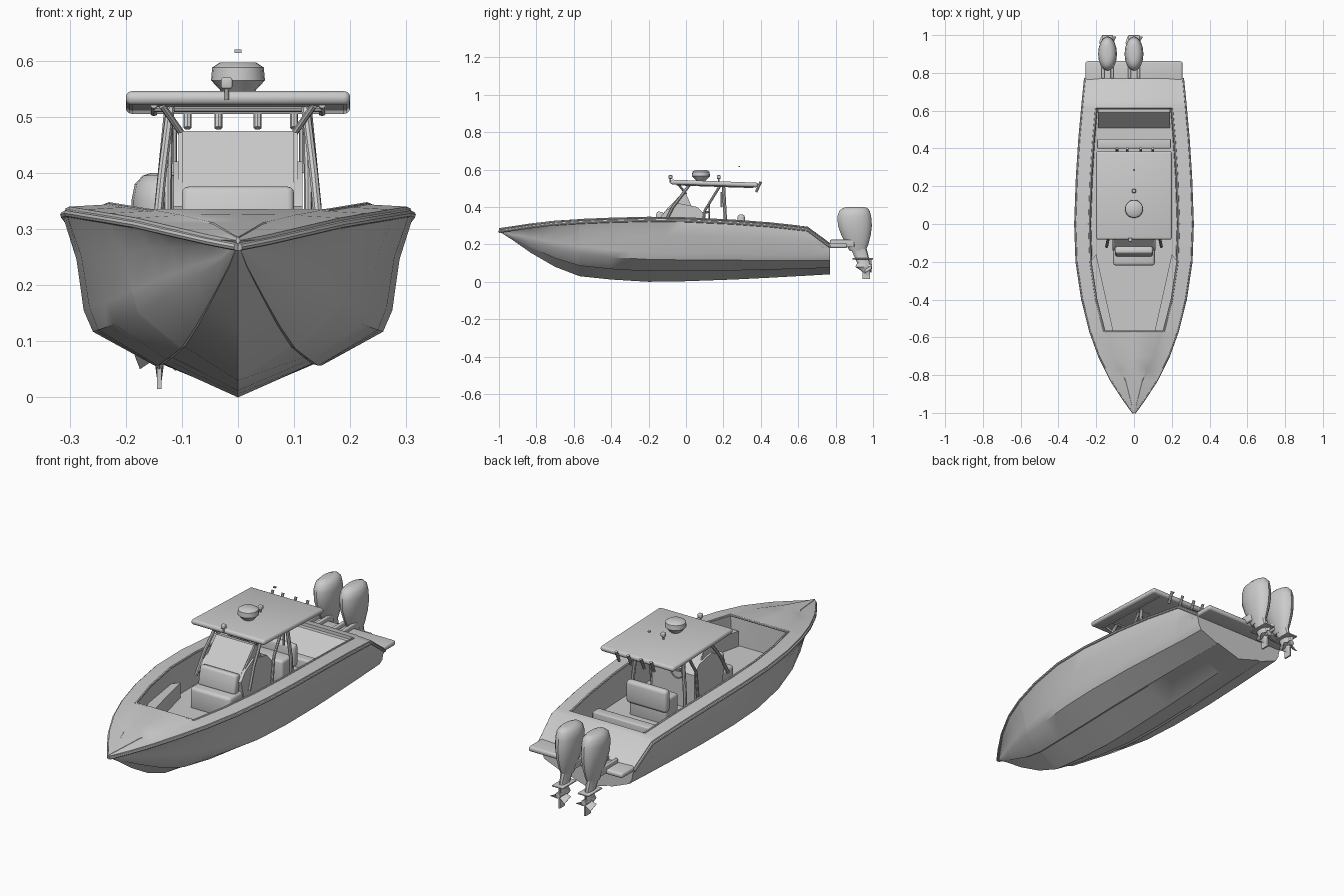
import bpy, bmesh, math
from mathutils import Vector, Matrix

old = bpy.data.objects.get("Cube")
if old:
    bpy.data.objects.remove(old, do_unlink=True)

grey = bpy.data.materials.new("light grey")
grey.use_nodes = True
COLOUR = (0.6, 0.6, 0.6, 1)
grey.diffuse_color = COLOUR
for node in grey.node_tree.nodes:
    if node.type == 'BSDF_PRINCIPLED':
        node.inputs["Base Color"].default_value = COLOUR
made = []


def finish(name, bm):
    bmesh.ops.recalc_face_normals(bm, faces=bm.faces)
    mesh = bpy.data.meshes.new(name)
    bm.to_mesh(mesh)
    bm.free()
    mesh.materials.append(grey)
    obj = bpy.data.objects.new(name, mesh)
    bpy.context.collection.objects.link(obj)
    made.append(obj)
    return obj


def loft(name, rings):
    bm = bmesh.new()
    loops = [[bm.verts.new(p) for p in ring] for ring in rings]
    n = len(loops[0])
    for a, b in zip(loops, loops[1:]):
        for i in range(n):
            j = (i + 1) % n
            bm.faces.new((a[i], a[j], b[j], b[i]))
    bm.faces.new(loops[0])
    bm.faces.new(loops[-1])
    return finish(name, bm)


def box(name, lo, hi, bevel=0.0, tilt=0.0):
    lo, hi = Vector(lo), Vector(hi)
    bm = bmesh.new()
    bmesh.ops.create_cube(bm, size=1)
    bmesh.ops.scale(bm, vec=hi - lo, verts=bm.verts)
    if bevel:
        bmesh.ops.bevel(bm, geom=list(bm.edges), offset=bevel, segments=3,
                        profile=0.5, affect='EDGES')
    bmesh.ops.rotate(bm, matrix=Matrix.Rotation(tilt, 3, 'X'), verts=bm.verts)
    bmesh.ops.translate(bm, vec=(lo + hi) / 2, verts=bm.verts)
    return finish(name, bm)


def tube(name, points, r):
    curve = bpy.data.curves.new(name, 'CURVE')
    curve.dimensions = '3D'
    curve.bevel_depth = r
    curve.bevel_resolution = 2
    curve.use_fill_caps = True
    line = curve.splines.new('POLY')
    line.points.add(len(points) - 1)
    for target, p in zip(line.points, points):
        target.co = (*p, 1)
    temp = bpy.data.objects.new(name, curve)
    bpy.context.collection.objects.link(temp)
    graph = bpy.context.evaluated_depsgraph_get()
    mesh = bpy.data.meshes.new_from_object(temp.evaluated_get(graph))
    bpy.data.objects.remove(temp, do_unlink=True)
    mesh.materials.clear()
    mesh.materials.append(grey)
    obj = bpy.data.objects.new(name, mesh)
    bpy.context.collection.objects.link(obj)
    made.append(obj)


def prism(name, profile, x0, x1, taper=1.0):
    # side profile of (y, z) points stretched across x
    rings = [[(x, y, z) for y, z in profile] for x in (x0, x1)]
    return loft(name, rings)


def pillar(name, x, rows, n=16):
    # stacked ellipses: z, rear y, front y, half width
    rings = []
    for z, y0, y1, hx in rows:
        turn = [2 * math.pi * i / n for i in range(n)]
        rings.append([(x + hx * math.cos(t), (y0 + y1) / 2 + (y1 - y0) / 2 * math.sin(t), z)
                      for t in turn])
    return loft(name, rings)


# Hull stations: y, half beam, sheer z, keel z, chine half width, chine z
STATIONS = [
    (-1, .004, .28, .27, .002, .275), (-.93, .055, .29, .225, .03, .25),
    (-.83, .12, .305, .155, .08, .235), (-.7, .185, .32, .08, .14, .21),
    (-.57, .232, .328, .03, .19, .19), (-.4, .275, .335, .012, .235, .17),
    (-.2, .305, .34, 0, .265, .16), (0, .312, .337, .003, .275, .155),
    (.25, .303, .325, .012, .272, .15), (.45, .29, .31, .022, .262, .145),
    (.65, .272, .288, .033, .25, .14), (.77, .26, .2, .04, .245, .14)]
FLOOR, BOW_WALL, AFT_WALL = .19, -.57, .61


def station(y):
    for a, b in zip(STATIONS, STATIONS[1:]):
        if a[0] <= y <= b[0]:
            t = (y - a[0]) / (b[0] - a[0])
            return [p + (q - p) * t for p, q in zip(a, b)]


def inner(w):
    return max(w - .075, w * .35)


def hull_ring(y):
    _, w, top, keel, cw, cz = station(y)
    low = cz - .25 * (cz - keel)
    rise = low - keel
    inside = inner(w)
    floor = FLOOR if BOW_WALL <= y <= AFT_WALL else top + .006
    half = [(0, keel), (.5 * cw, keel + .5 * rise), (.54 * cw, keel + .47 * rise),
            (.94 * cw, low), (cw, cz), (cw + .35 * (w - cw), cz + .5 * (top - cz)),
            (w, top - .015 * min(1, w / .1)), (w * .985, top), (inside, top + .004),
            (inside * .96, floor), (0, floor + .001)]
    points = half + [(-x, z) for x, z in half[-2:0:-1]]
    return [(x, y, z) for x, z in points]


ys = sorted([s[0] for s in STATIONS] +
            [BOW_WALL - .003, AFT_WALL, AFT_WALL + .003, -.97, -.77, -.3, -.1, .12])
loft("hull", [hull_ring(y) for y in ys])

# Rub rails and raised cockpit coaming
for side, label in ((1, "left"), (-1, "right")):
    tube(label + "_rub_rail", [(side * (station(y)[1] - .002), y, station(y)[2] - .012)
                               for y in ys], .007)
    tube(label + "_coaming", [(side * inner(station(y)[1]), y, station(y)[2] + .002)
                              for y in ys if BOW_WALL <= y <= AFT_WALL], .006)
    # Bow bench following the inner wall
    plan = [(.2, -.16), (.11, -.565), (.16, -.565), (.205, -.4), (.232, -.2)]
    loft(label + "_bow_bench", [[(side * x, y, z) for x, y in plan] for z in (FLOOR - .005, .265)])
w = inner(station(BOW_WALL)[1])
tube("bow_coaming", [(-w, BOW_WALL, .33), (w, BOW_WALL, .33)], .006)

# Stern platform and aft cockpit
box("stern_platform", (-.256, .72, .18), (.256, .862, .205), .01)
box("aft_step", (-.195, .4, .17), (.195, .45, .235), .006)
prism("aft_bench_back", [(.5, .18), (.61, .18), (.61, .285), (.59, .285)], -.19, .19)

# Console with forward seat and sloping windshield
prism("console", [(-.1, .18), (-.14, .34), (-.11, .38), (-.04, .42), (.06, .4),
                  (.1, .36), (.1, .18)], -.115, .115)
prism("windshield", [(-.12, .37), (-.02, .475), (-.005, .475), (-.08, .36)], -.1, .1)
for s in (-1, 1):
    prism("windshield_side", [(-.115, .37), (-.02, .472), (.0, .472), (.04, .38)],
          s * .1, s * .106)
box("forward_seat", (-.11, -.22, .18), (.11, -.09, .29), .015)
box("forward_seat_back", (-.1, -.165, .28), (.1, -.125, .375), .012, -.2)

# Steering wheel
wheel = [(-.04 + .035 * math.cos(t * math.pi / 8), .125, .375 + .035 * math.sin(t * math.pi / 8))
         for t in range(17)]
tube("steering_wheel", wheel, .004)
tube("wheel_spoke", [wheel[0], wheel[8]], .003)
tube("steering_column", [(-.04, .125, .375), (-.04, .08, .365)], .006)

# Helm seat
box("helm_seat_base", (-.1, .2, .18), (.1, .3, .31), .012)
box("helm_seat_back", (-.11, .275, .25), (.11, .315, .36), .016)

# Hard top with supports
box("hard_top", (-.2, -.083, .513), (.2, .385, .538), .011, -.035)
for s in (-1, 1):
    tube("front_leg", [(s * .145, -.12, .3), (s * .135, -.07, .4), (s * .12, .02, .52)], .008)
    tube("rear_leg", [(s * .145, .21, .18), (s * .14, .21, .34), (s * .122, .2, .52)], .009)
    tube("middle_leg", [(s * .125, .08, .2), (s * .125, .1, .38), (s * .122, .18, .51)], .007)
    tube("inner_brace", [(s * .1, .0, .47), (s * .135, -.04, .52)], .006)
    tube("roof_rail", [(s * .15, -.05, .522), (s * .15, .36, .508)], .007)
    tube("leg_grip", [(s * .115, .19, .4), (s * .115, .19, .48)], .006)
for y in (.02, .2):
    tube("roof_cross_rail", [(-.15, y, .515), (.15, y, .515)], .006)

# Rod holders and small roof fittings
for x in (-.09, -.035, .035, .1):
    tube("rod_holder", [(x, .375, .48), (x, .4, .535)], .007)
for x, y in ((-.02, -.083), (0, .175)):
    tube("roof_light_stem", [(x, y, .53), (x, y, .555)], .004)
    box("roof_light", (x - .01, y - .01, .55), (x + .01, y + .01, .57), .004)
box("masthead_light", (-.006, .28, .614), (.006, .29, .62))

# Radar dome
pillar("radar_dome", 0, [(.535, .06, .1, .02), (.552, .045, .115, .036), (.565, .032, .128, .048),
                         (.588, .034, .126, .046), (.597, .048, .112, .032)], 20)

# Twin outboard engines
for x in (-.14, 0):
    pillar("engine_cowling", x, [
        (.165, .875, .96, .02), (.2, .855, .975, .03), (.25, .83, .988, .042),
        (.3, .812, .994, .049), (.35, .81, .99, .05), (.38, .82, .982, .044),
        (.395, .84, .968, .03), (.4, .865, .95, .015)])
    pillar("engine_leg", x, [(.03, .965, .985, .004), (.06, .935, .985, .008), (.08, .905, .985, .02),
                             (.1, .915, .985, .012), (.18, .88, .965, .022)], 12)
    box("splash_plate", (x - .03, .89, .12), (x + .03, 1, .127), .003)
    box("skeg", (x - .004, .945, .015), (x + .004, .985, .06))
    for s in (-.024, .024):
        box("mount_arm", (x + s - .008, .77, .185), (x + s + .008, .9, .225), .005)
    tube("propeller_hub", [(x, .94, .082), (x, .995, .082)], .014)
    for k in range(3):
        a = math.radians(120 * k + 90)
        u, v = Vector((math.cos(a), 0, math.sin(a))), Vector((-math.sin(a), 0, math.cos(a)))
        c = Vector((x, .972, .082))
        back = Vector((0, .016, 0))
        outline = [c + u * .01 - v * .008 - back, c + u * .042 - v * .016 - back,
                   c + u * .046 + v * .01 + back, c + u * .01 + v * .008 + back]
        loft("propeller_blade", [outline, [p + Vector((0, .004, 0)) for p in outline]])

# Smooth shading with sharp edges kept
for obj in bpy.context.view_layer.objects:
    obj.select_set(obj in made)
bpy.context.view_layer.objects.active = made[0]
bpy.ops.object.shade_smooth_by_angle(angle=math.radians(35))
